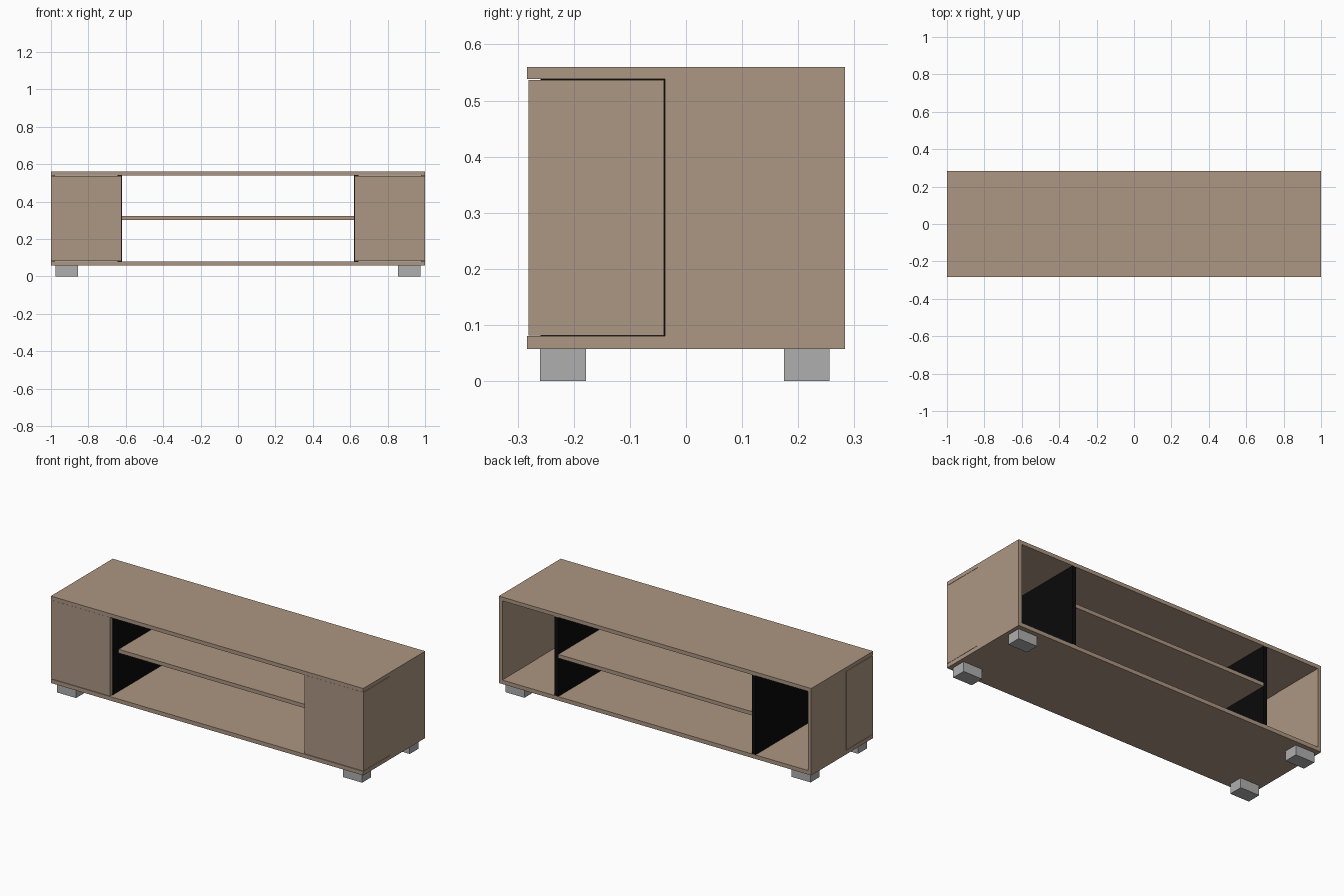
import bpy, bmesh

if "Cube" in bpy.data.objects:
    bpy.data.objects.remove(bpy.data.objects["Cube"])


def material(name, rgb):
    m = bpy.data.materials.new(name)
    m.diffuse_color = (*rgb, 1.0)
    m.use_nodes = True
    m.node_tree.nodes["Principled BSDF"].inputs["Base Color"].default_value = m.diffuse_color
    return m


WOOD = material("light brown wood", (0.413, 0.305, 0.223))
BLACK = material("black panel", (0.003, 0.003, 0.003))
GREY = material("grey feet", (0.43, 0.43, 0.43))


def prism(name, pts, z0, z1, mat):
    """Extrude a flat outline in xy from z0 up to z1."""
    bm = bmesh.new()
    face = bm.faces.new([bm.verts.new((x, y, z0)) for x, y in pts])
    new = bmesh.ops.extrude_face_region(bm, geom=[face])["geom"]
    for v in new:
        if isinstance(v, bmesh.types.BMVert):
            v.co.z = z1
    bmesh.ops.recalc_face_normals(bm, faces=bm.faces)
    me = bpy.data.meshes.new(name)
    bm.to_mesh(me)
    bm.free()
    me.materials.append(mat)
    ob = bpy.data.objects.new(name, me)
    bpy.context.collection.objects.link(ob)
    return ob


def box(name, x0, x1, y0, y1, z0, z1, mat):
    return prism(name, [(x0, y0), (x1, y0), (x1, y1), (x0, y1)], z0, z1, mat)


D = 0.283            # half depth
ZB, ZT = 0.08, 0.538  # inside of bottom and top boards
T = 0.022            # board thickness

# Horizontal boards
box("top_board", -1, 1, -D, D, ZT, 0.56, WOOD)
box("bottom_board", -1, 1, -D, D, 0.057, ZB, WOOD)
box("middle_shelf", -0.62, 0.62, -0.205, D - 0.001, 0.302, 0.324, WOOD)

for s, side in ((-1, "left"), (1, "right")):
    # Fixed rear part of the side wall
    box(side + "_side_panel", s * (1 - T), s, -0.037, D, ZB, ZT, WOOD)
    # Corner door wrapping around the front of the side
    prism(side + "_corner_door",
          [(s * 0.623, -0.281), (s, -0.281), (s, -0.039), (s * (1 - T), -0.039),
           (s * (1 - T), -0.26), (s * 0.623, -0.26)],
          ZB + 0.0015, ZT - 0.0015, WOOD)
    # Black inner divider
    box(side + "_divider", s * 0.62, s * 0.643, -0.259, D - 0.001, ZB, ZT, BLACK)
    # Feet
    box(side + "_front_foot", s * 0.855, s * 0.977, -0.26, -0.178, 0, 0.057, GREY)
    box(side + "_back_foot", s * 0.855, s * 0.977, 0.175, 0.256, 0, 0.057, GREY)
